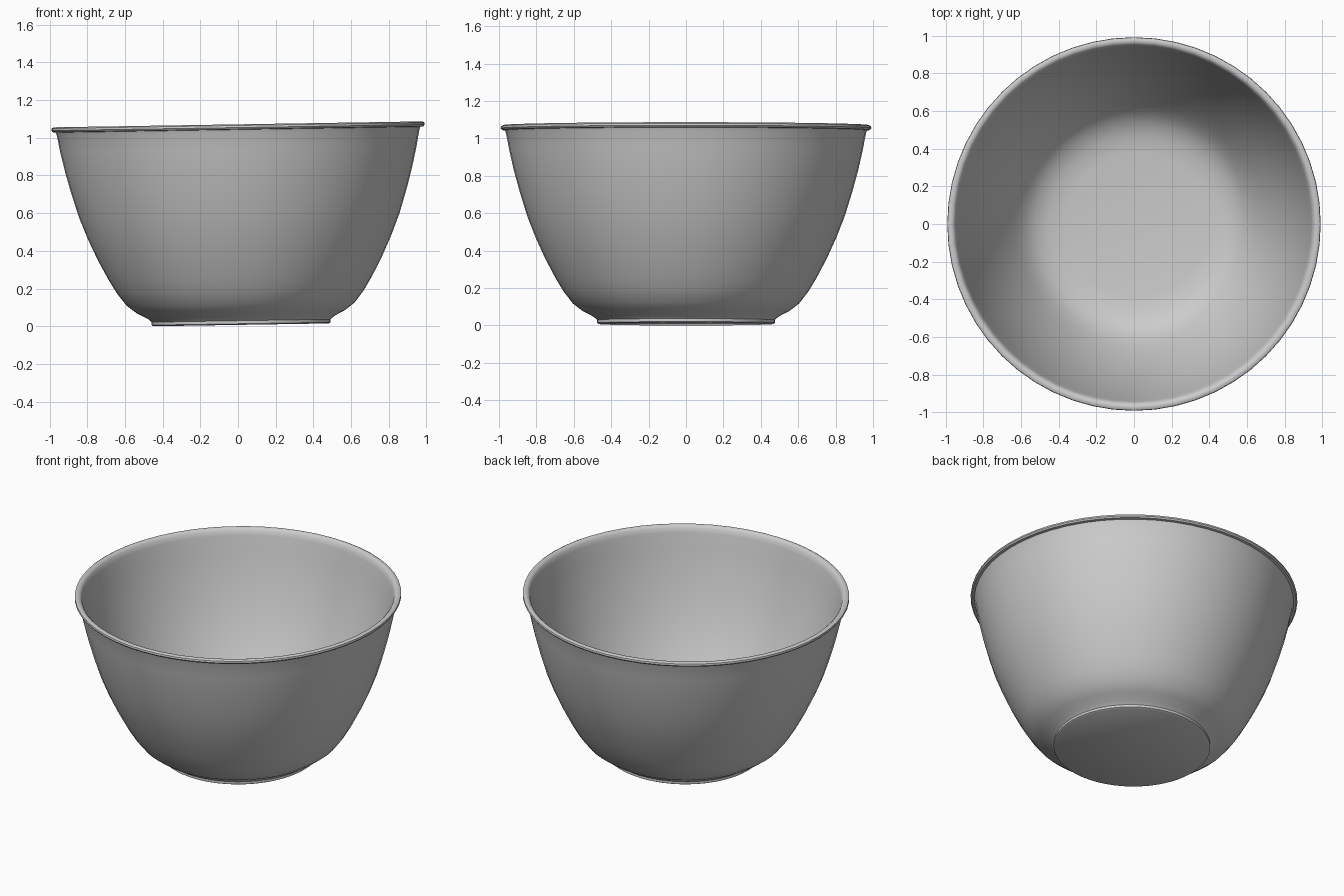
import bpy, bmesh, math
from mathutils import Matrix

if "Cube" in bpy.data.objects:
    bpy.data.objects.remove(bpy.data.objects["Cube"])

SEGMENTS = 56

grey = bpy.data.materials.new("matte grey")
grey.diffuse_color = (0.6, 0.6, 0.6, 1)
grey.use_nodes = True
grey.node_tree.nodes["Principled BSDF"].inputs["Base Color"].default_value = grey.diffuse_color


def lathe(name, profile):
    """Revolve (radius, height) points about z; end points on the axis close it."""
    bm = bmesh.new()
    rings = []
    for r, z in profile:
        if r == 0:
            rings.append([bm.verts.new((0, 0, z))] * SEGMENTS)
        else:
            rings.append([bm.verts.new((r * math.cos(a), r * math.sin(a), z))
                          for a in (math.tau * i / SEGMENTS for i in range(SEGMENTS))])
    for low, high in zip(rings, rings[1:]):
        for i in range(SEGMENTS):
            j = (i + 1) % SEGMENTS
            corners = dict.fromkeys((low[i], low[j], high[j], high[i]))
            bm.faces.new(list(corners))
    bmesh.ops.recalc_face_normals(bm, faces=bm.faces)
    mesh = bpy.data.meshes.new(name)
    bm.to_mesh(mesh)
    bm.free()
    obj = bpy.data.objects.new(name, mesh)
    bpy.context.collection.objects.link(obj)
    mesh.materials.append(grey)
    return obj


# Flat foot, curved outer wall
outside = [(0, 0), (0.465, 0), (0.475, 0.006), (0.475, 0.022), (0.495, 0.04),
           (0.55, 0.068), (0.605, 0.11), (0.655, 0.175), (0.70, 0.25),
           (0.755, 0.355), (0.805, 0.465), (0.85, 0.58), (0.89, 0.71),
           (0.92, 0.82), (0.945, 0.93), (0.962, 1.02)]
# Rolled lip
lip = [(0.968, 1.036), (0.984, 1.038), (0.991, 1.047), (0.989, 1.058),
       (0.978, 1.064), (0.962, 1.062), (0.95, 1.05)]
# Inner wall and floor
inside = [(0.942, 1.02), (0.924, 0.93), (0.898, 0.82), (0.867, 0.71),
          (0.827, 0.585), (0.782, 0.47), (0.732, 0.36), (0.68, 0.265),
          (0.635, 0.192), (0.59, 0.135), (0.54, 0.093), (0.47, 0.065),
          (0.38, 0.052), (0, 0.05)]

bowl = lathe("bowl", outside + lip + inside)

# The bowl leans very slightly, then rests on the ground
bowl.data.transform(Matrix.Rotation(-0.016, 4, 'Y'))
xs = [v.co.x for v in bowl.data.vertices]
lowest = min(v.co.z for v in bowl.data.vertices)
bowl.data.transform(Matrix.Translation((-(min(xs) + max(xs)) / 2, 0, -lowest)))

# Smooth surface with a crisp foot edge
bpy.context.view_layer.objects.active = bowl
bowl.select_set(True)
bpy.ops.object.shade_smooth_by_angle(angle=math.radians(40))
